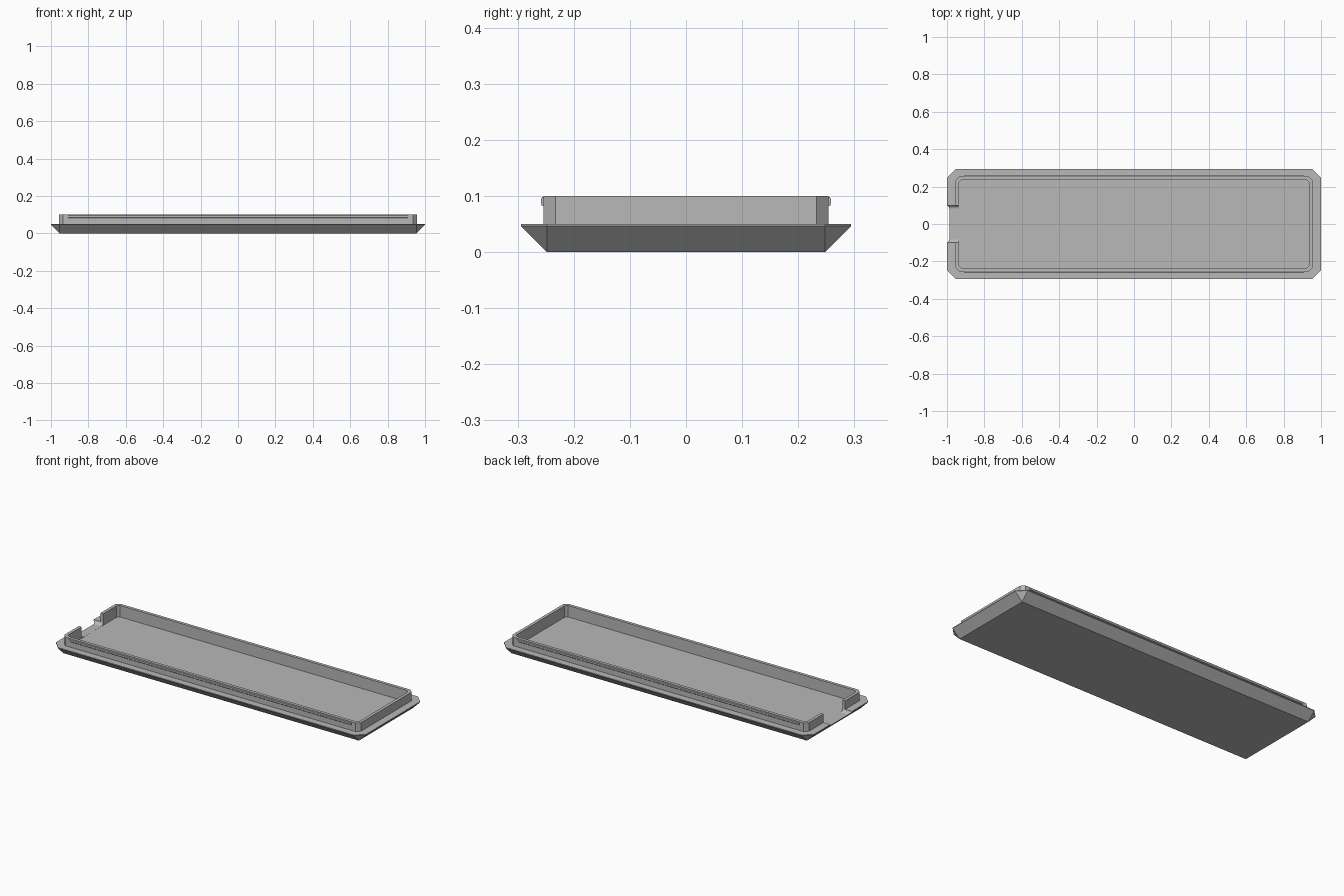
import bpy
import bmesh
import math

old = bpy.data.objects.get("Cube")
if old:
    bpy.data.objects.remove(old, do_unlink=True)

grey = bpy.data.materials.new("plain grey")
grey.use_nodes = True
colour = (0.48, 0.48, 0.48, 1)
grey.diffuse_color = colour
grey.node_tree.nodes["Principled BSDF"].inputs["Base Color"].default_value = colour


def finish(name, bm):
    """Clean the mesh and turn it into an object."""
    bmesh.ops.remove_doubles(bm, verts=bm.verts, dist=1e-5)
    bmesh.ops.recalc_face_normals(bm, faces=bm.faces)
    mesh = bpy.data.meshes.new(name)
    bm.to_mesh(mesh)
    bm.free()
    mesh.materials.append(grey)
    obj = bpy.data.objects.new(name, mesh)
    bpy.context.collection.objects.link(obj)
    return obj


def loft(name, rings):
    """Join closed rings of points and cap both ends."""
    bm = bmesh.new()
    loops = [[bm.verts.new(p) for p in ring] for ring in rings]
    for low, high in zip(loops, loops[1:]):
        for i in range(len(low)):
            j = (i + 1) % len(low)
            bm.faces.new((low[i], low[j], high[j], high[i]))
    bm.faces.new(loops[0])
    bm.faces.new(loops[-1])
    return finish(name, bm)


def octagon(x, y, cut, z):
    """Rectangle of half sizes x, y with cut corners."""
    quarter = [(x, y - cut), (x - cut, y)]
    half = quarter + [(-a, b) for a, b in reversed(quarter)]
    return [(a, b, z) for a, b in half + [(-a, -b) for a, b in half]]


def prism(name, profile, x0, x1):
    """Extrude a (y, z) profile along x."""
    return loft(name, [[(x, y, z) for y, z in profile] for x in (x0, x1)])


# Bevelled lid with a raised wall around a sunken floor
FLOOR, RIM, TOP = 0.033, 0.05, 0.1
lid = loft("lid", [
    octagon(0.953, 0.248, 0, 0),
    octagon(1, 0.294, 0.046, 0.046),
    octagon(1, 0.294, 0.046, RIM),
    octagon(0.956, 0.254, 0.021, RIM),
    octagon(0.956, 0.254, 0.021, TOP),
    octagon(0.938, 0.236, 0.014, TOP),
    octagon(0.938, 0.236, 0.014, FLOOR),
])

# Thumb notch with rounded lower corners in the right end
half_width, radius = 0.1, 0.02
base = FLOOR + 0.0005
side = [(half_width, TOP + 0.05)]
for i in range(7):
    a = math.pi / 2 * i / 6
    side.append((half_width - radius + radius * math.cos(a),
                 base + radius - radius * math.sin(a)))
notch = prism("notch_cutter", side + [(-y, z) for y, z in reversed(side)], -1.1, -0.9)
notch.hide_render = True
notch.hide_viewport = True
notch.display_type = 'WIRE'
cut = lid.modifiers.new("notch", 'BOOLEAN')
cut.operation = 'DIFFERENCE'
cut.solver = 'EXACT'
cut.object = notch

# Snap ridges along the front and back of the wall
ridge = [(0.25, 0.082), (0.256, 0.082), (0.2585, 0.085),
         (0.2585, 0.095), (0.256, 0.098), (0.25, 0.098)]
for name, sign in (("front_snap_ridge", -1), ("back_snap_ridge", 1)):
    prism(name, [(sign * y, z) for y, z in ridge], -0.91, 0.91)
